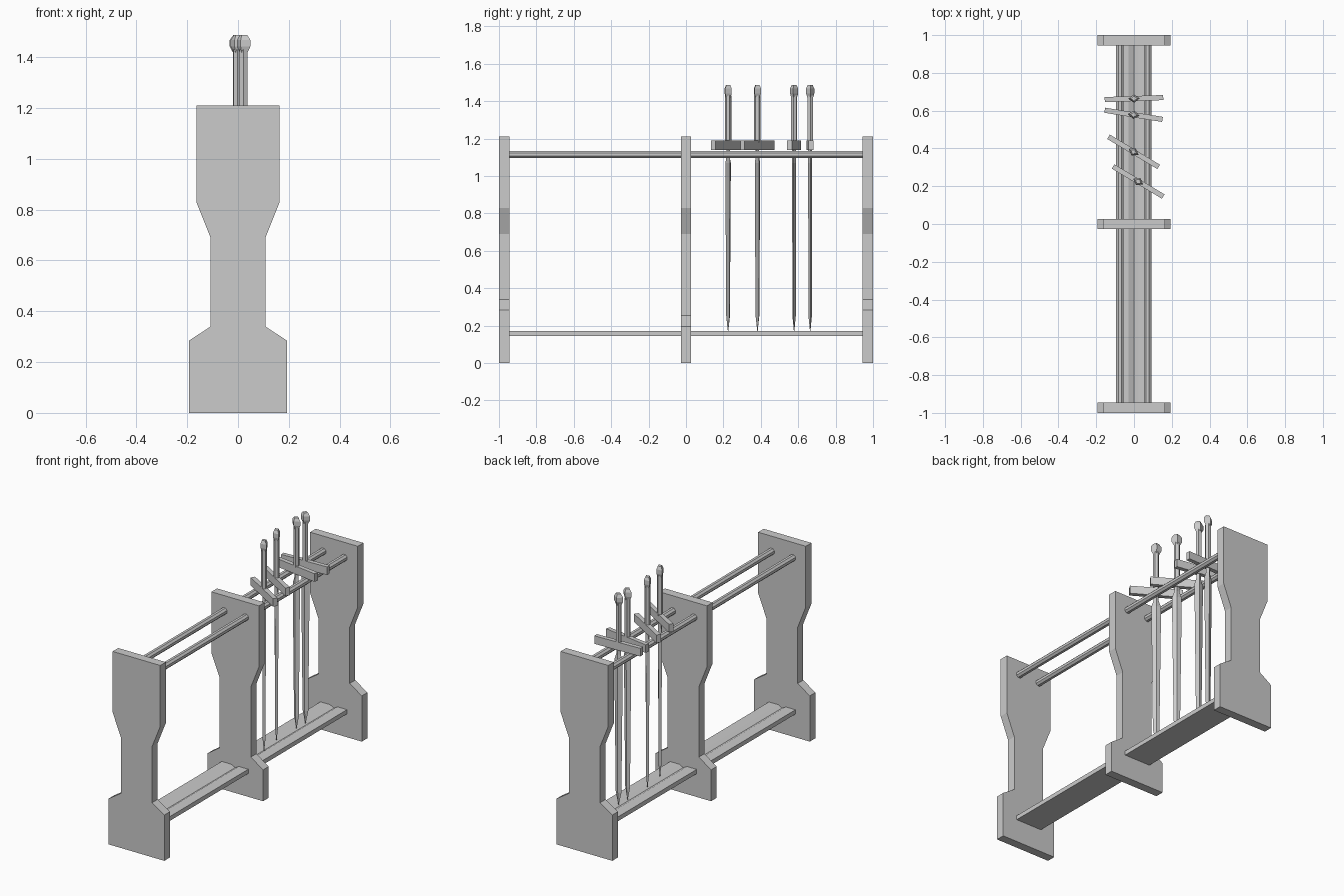
import bpy, bmesh, math
from mathutils import Matrix, Vector

if "Cube" in bpy.data.objects:
    bpy.data.objects.remove(bpy.data.objects["Cube"])


def finish(bm, name):
    bmesh.ops.recalc_face_normals(bm, faces=bm.faces)
    mesh = bpy.data.meshes.new(name)
    bm.to_mesh(mesh)
    bm.free()
    obj = bpy.data.objects.new(name, mesh)
    bpy.context.collection.objects.link(obj)
    return obj


def extrude_y(name, profile, y0, y1):
    """Extrude a closed (x, z) outline along y."""
    bm = bmesh.new()
    face = bm.faces.new([bm.verts.new((x, y0, z)) for x, z in profile])
    res = bmesh.ops.extrude_face_region(bm, geom=[face])
    verts = [v for v in res["geom"] if isinstance(v, bmesh.types.BMVert)]
    bmesh.ops.translate(bm, verts=verts, vec=(0, y1 - y0, 0))
    return finish(bm, name)


def loft(name, rings, sides, place):
    """Skin stacked elliptical rings (z, half width, half thickness)."""
    bm = bmesh.new()
    loops = []
    for z, a, b in rings:
        angles = [math.tau * i / sides for i in range(sides)]
        loops.append([bm.verts.new((a * math.cos(t), b * math.sin(t), z)) for t in angles])
    for lo, hi in zip(loops, loops[1:]):
        for i in range(sides):
            j = (i + 1) % sides
            bm.faces.new((lo[i], lo[j], hi[j], hi[i]))
    bm.faces.new(loops[0][::-1])
    bm.faces.new(loops[-1])
    bm.transform(place)
    return finish(bm, name)


# Upright panels: the middle one has a lower foot
def panel(name, y, foot, neck):
    half = [(0.192, 0), (0.192, foot), (0.108, neck), (0.108, 0.69),
            (0.164, 0.83), (0.164, 1.21)]
    outline = half + [(-x, z) for x, z in reversed(half)]
    extrude_y(name, outline, y - 0.0275, y + 0.0275)


panel("front_panel", -0.9725, 0.285, 0.34)
panel("middle_panel", 0.0, 0.195, 0.253)
panel("back_panel", 0.9725, 0.285, 0.34)

# Upper rails
for side, x in (("left", -0.075), ("right", 0.072)):
    ring = [math.tau * (i + 0.5) / 8 for i in range(8)]
    extrude_y(side + "_rail",
              [(x + 0.021 * math.cos(t), 1.115 + 0.021 * math.sin(t)) for t in ring],
              -0.96, 0.96)

# Bottom shelf with a shallow groove for the blade tips
extrude_y("bottom_shelf",
          [(-0.093, 0.145), (0.09, 0.145), (0.09, 0.172), (0.025, 0.172),
           (0, 0.158), (-0.028, 0.172), (-0.093, 0.172)], -0.96, 0.96)


# Swords hanging between the rails
def sword(n, x, y, degrees):
    place = Matrix.Translation((x, y, 0)) @ Matrix.Rotation(math.radians(degrees), 4, "Z")
    loft(f"blade_{n}", [(0.168, 0.001, 0.001), (0.25, 0.019, 0.009), (1.0, 0.028, 0.011),
                        (1.07, 0.028, 0.011), (1.11, 0.015, 0.011), (1.15, 0.015, 0.011)],
         4, place)
    loft(f"grip_{n}", [(1.18, 0.018, 0.017), (1.43, 0.018, 0.017)], 6, place)
    loft(f"pommel_{n}", [(1.418, 0.018, 0.015), (1.442, 0.031, 0.022), (1.468, 0.031, 0.022),
                         (1.487, 0.017, 0.013)], 4, place)
    # Crossguard resting on the rails
    bm = bmesh.new()
    bmesh.ops.create_cube(bm, size=1)
    bmesh.ops.scale(bm, verts=bm.verts, vec=(0.31, 0.027, 0.05))
    bm.transform(place @ Matrix.Translation(Vector((0, 0, 1.164))))
    finish(bm, f"crossguard_{n}")


for n, (x, y, degrees) in enumerate([(0, 0.664, 2), (-0.002, 0.578, -9),
                                     (-0.002, 0.382, -31), (0.022, 0.225, -31)], 1):
    sword(n, x, y, degrees)
